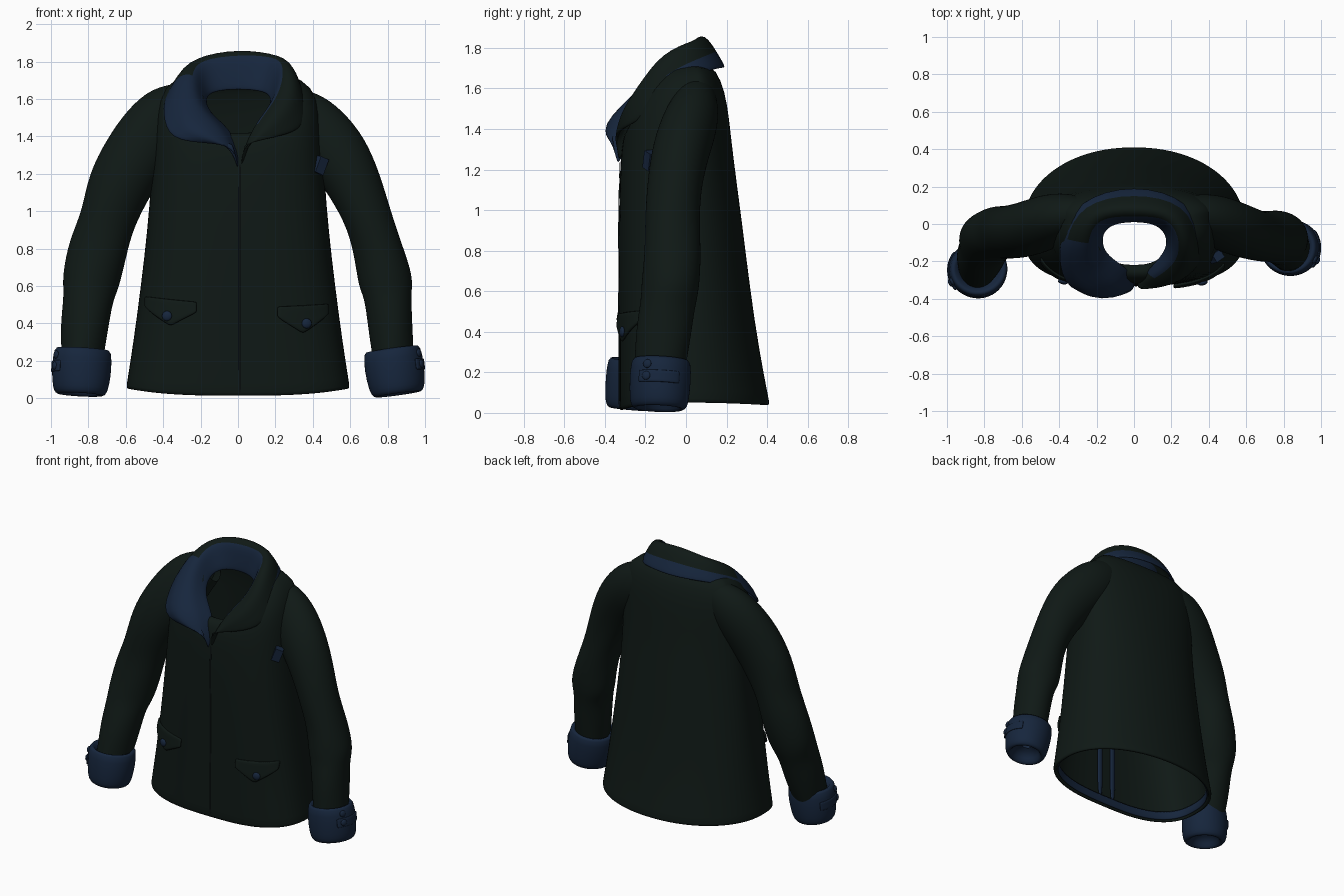
import bpy, math
from math import sin, cos, pi
from mathutils import Vector

if "Cube" in bpy.data.objects:
    bpy.data.objects.remove(bpy.data.objects["Cube"])

def material(name, rgb):
    m = bpy.data.materials.new(name)
    m.diffuse_color = (*rgb, 1)
    m.use_nodes = True
    m.node_tree.nodes["Principled BSDF"].inputs["Base Color"].default_value = m.diffuse_color
    return m

GREEN = material("dark_green", (0.0048, 0.0095, 0.0078))
BLUE = material("navy_lining", (0.008, 0.019, 0.046))
DARK = material("seam_dark", (0.003, 0.005, 0.005))

def loft(name, rows, mats, closed=True, thick=0, sub=1, offset=-1, pick=None):
    """Skin rows of points; pick(row, column) gives the material slot."""
    n, verts, faces, slots = len(rows[0]), [p for r in rows for p in r], [], []
    for i in range(len(rows) - 1):
        for j in range(n if closed else n - 1):
            k = (j + 1) % n
            faces.append((i*n + j, i*n + k, (i+1)*n + k, (i+1)*n + j))
            slots.append(pick(i, j) if pick else 0)
    me = bpy.data.meshes.new(name)
    me.from_pydata(verts, [], faces)
    for m in mats:
        me.materials.append(m)
    for p, s in zip(me.polygons, slots):
        p.material_index, p.use_smooth = s, True
    ob = bpy.data.objects.new(name, me)
    bpy.context.collection.objects.link(ob)
    if thick:
        mod = ob.modifiers.new("thickness", 'SOLIDIFY')
        mod.thickness, mod.offset = thick, offset
    if sub:
        mod = ob.modifiers.new("smooth", 'SUBSURF')
        mod.levels = mod.render_levels = sub
    return ob

def button(name, loc, normal, r=0.024):
    bpy.ops.mesh.primitive_uv_sphere_add(segments=16, ring_count=8, radius=r, location=loc)
    ob = bpy.context.object
    ob.name, ob.scale = name, (1, 1, 0.5)
    ob.rotation_euler = Vector(normal).to_track_quat('Z', 'Y').to_euler()
    ob.data.materials.append(BLUE)
    ob.data.shade_smooth()

# Body: z at front, side, back, then half width, front y, back y, side y
BODY = [(.012, .052, .04, .60, -.33, .415, -.02),
        (.04, .08, .06, .595, -.33, .41, -.02),
        (.30, .30, .30, .56, -.33, .363, -.01),
        (.60, .60, .60, .52, -.332, .318, 0),
        (.90, .90, .90, .485, -.332, .282, 0),
        (1.15, 1.15, 1.15, .465, -.328, .248, .01),
        (1.30, 1.36, 1.36, .455, -.32, .222, .03),
        (1.38, 1.53, 1.52, .445, -.305, .205, .05),
        (1.41, 1.67, 1.64, .40, -.28, .175, .06),
        (1.42, 1.745, 1.73, .27, -.25, .12, .03),
        (1.39, 1.64, 1.66, .18, -.21, .05, -.05)]

def body_ring(r, inset=0.0, lift=0.0, n=48):
    zf, zs, zb, hw, yf, yb, ym = r
    pts = []
    for k in range(n):
        a = 2*pi*k/n
        c, s = cos(a), sin(a)
        e = 2/2.9 if s < 0 else 2/2.1
        x = math.copysign(abs(c)**e, c)*(hw - inset)
        t = abs(s)**e
        y = ym + t*((yf + inset - ym) if s < 0 else (yb - inset - ym))
        z = zs + ((zf if s < 0 else zb) - zs)*s*s
        pts.append((x, y, z + lift))
    return pts

def front_y(x, z):
    for a, b in zip(BODY, BODY[1:]):
        if a[0] <= z <= b[0]:
            t = (z - a[0])/(b[0] - a[0])
            hw, yf, ym = (a[i] + (b[i] - a[i])*t for i in (3, 4, 6))
            return ym + (yf - ym)*max(0, 1 - abs(x/hw)**2.9)**(1/2.9)
    return -.33

loft("jacket_body", [body_ring(r) for r in BODY], [GREEN], thick=.025)
# Blue facing inside the hem and behind the front opening
loft("hem_facing", [body_ring(BODY[0], .024, .006), body_ring(BODY[0], .032, .07)],
     [BLUE], thick=.012)
for side in (-1, 1):
    loft("inner_placket", [[(side*.055 + d, front_y(0, z) + .036, z) for d in (-.025, .025)]
         for z in (.04, .3, .6, .9, 1.15, 1.3)], [BLUE], closed=False, thick=.02, offset=0)
# Front closing seam
loft("front_seam", [[(.01 + d, front_y(0, z) - o, z) for d, o in
     ((-.006, 0), (0, .005), (.006, 0))] for z in (.03, .15, .3, .6, .9, 1.15, 1.25)],
     [DARK], closed=False)

# Sleeves: x, y, z, radius sideways, radius front to back
SLEEVES = {
    "right_sleeve": [(.24, .06, 1.58, .10, .08), (.34, .05, 1.515, .15, .115),
        (.43, .02, 1.43, .17, .14), (.54, -.025, 1.30, .17, .143),
        (.63, -.055, 1.13, .147, .135), (.70, -.07, .95, .125, .135),
        (.755, -.065, .78, .133, .14), (.79, -.075, .62, .15, .145),
        (.80, -.09, .55, .126, .135), (.815, -.11, .40, .12, .138),
        (.83, -.13, .20, .11, .125)],
    "left_sleeve": [(-.25, .06, 1.60, .10, .08), (-.36, .05, 1.54, .16, .12),
        (-.45, .02, 1.435, .18, .143), (-.545, -.02, 1.30, .18, .148),
        (-.64, -.04, 1.13, .175, .145), (-.70, -.045, .95, .145, .14),
        (-.745, -.05, .81, .16, .145), (-.79, -.085, .62, .157, .145),
        (-.80, -.12, .54, .132, .135), (-.82, -.17, .38, .13, .14),
        (-.835, -.22, .20, .11, .125)]}
for name, st in SLEEVES.items():
    rows = []
    for i, s in enumerate(st):
        t = (Vector(st[min(i+1, len(st)-1)][:3]) - Vector(st[max(i-1, 0)][:3])).normalized()
        u = (Vector((0, 1, 0)) - t*t.y).normalized()
        v = u.cross(t)
        ring = []
        for k in range(24):
            a = 2*pi*k/24
            f = 1 + .025*sin(3*a + 2.3*i)*(i > 3)
            ring.append(Vector(s[:3]) + (v*s[3]*cos(a) - u*s[4]*sin(a))*f)
        rows.append(ring)
    loft(name, rows, [GREEN], sub=2)

# Turned-up cuffs with strap and two buttons on the outer side
CUFF = [(.09, .21), (.125, .26), (.152, .26), (.157, .15), (.150, .07), (.142, .028),
        (.122, .008), (.10, .02), (.085, .07), (.03, .09)]
for name, base, axis, side in (("right", (.858, -.135, .008), (-.14, .05, 1), 1),
                               ("left", (-.845, -.258, .006), (.06, .08, 1), -1)):
    w = Vector(axis).normalized()
    u = (Vector((side, 0, 0)) - w*w.x*side).normalized()
    v = w.cross(u)*side
    def at(r, h, a):
        return Vector(base) + w*h + (u*cos(a) + v*sin(a))*r
    loft(name + "_cuff", [[at(r*(1 + .03*sin(2*a + 9*h)*(r > .11)), h, a)
         for a in (2*pi*k/28*side for k in range(28))] for r, h in CUFF[::-1]], [BLUE])
    loft(name + "_cuff_strap", [[at(.157, h, a) for a in (-.75 + 1.4*k/10 for k in range(11))]
         for h in (.125, .135, .175, .185)], [BLUE], closed=False, thick=.012, offset=0)
    for h in (.155, .215):
        p = at(.162 if h < .2 else .156, h, -.45)
        button(name + "_cuff_button", p, p - at(0, h, 0), .022)

# Pocket flaps follow the curved front: top edge, side depth, point depth
for name, x0, x1, z0, z1, tip in (("left", -.50, -.22, .545, .515, .385),
                                  ("right", .21, .485, .49, .505, .345)):
    rows = []
    for r in range(5):
        row = []
        for k in range(13):
            t = k/12
            top = z0 + (z1 - z0)*t
            point = 1 - abs(2*t - 1)
            low = top - .055 - (top - .055 - tip)*point**.9
            x, z = x0 + (x1 - x0)*t, top + (low - top)*r/4
            row.append((x, front_y(x, z) - .004 - .003*r, z))
        rows.append(row)
    loft(name + "_pocket_flap", rows[::-1], [GREEN], closed=False, thick=.016, offset=0)
    bx, bz = (x0 + x1)/2 - (.02 if x0 < 0 else -.02), tip + .055
    button(name + "_pocket_button", (bx, front_y(bx, bz) - .024, bz), (bx*.6, -1, 0), .027)

# Collar sections from left lapel round the back to right lapel:
# neck base, inner roll, outer roll, edge
COLLAR = [
    [(.0, -.335, 1.21), (-.005, -.35, 1.27), (-.01, -.355, 1.32), (-.02, -.36, 1.37)],
    [(.0, -.25, 1.41), (-.10, -.37, 1.45), (-.22, -.44, 1.42), (-.35, -.38, 1.36)],
    [(-.15, -.17, 1.51), (-.24, -.25, 1.57), (-.33, -.25, 1.56), (-.40, -.22, 1.48)],
    [(-.18, -.07, 1.60), (-.25, -.10, 1.75), (-.32, -.09, 1.74), (-.40, -.09, 1.61)],
    [(-.13, .0, 1.64), (-.20, .04, 1.82), (-.25, .08, 1.82), (-.31, .13, 1.70)],
    [(.0, .02, 1.65), (0, .04, 1.84), (0, .095, 1.885), (0, .22, 1.70)],
    [(.13, .0, 1.64), (.20, .04, 1.84), (.25, .08, 1.83), (.31, .13, 1.70)],
    [(.18, -.07, 1.61), (.25, -.11, 1.79), (.31, -.12, 1.77), (.37, -.10, 1.59)],
    [(.17, -.15, 1.52), (.22, -.21, 1.62), (.29, -.25, 1.60), (.36, -.22, 1.44)],
    [(.06, -.26, 1.41), (.10, -.29, 1.48), (.18, -.33, 1.48), (.23, -.32, 1.40)],
    [(.015, -.33, 1.23), (.02, -.34, 1.28), (.025, -.345, 1.32), (.03, -.345, 1.36)]]
rows = []
for b, p, q, e in COLLAR:
    rows.append([b, Vector(b).lerp(p, .5), p, q, Vector(q).lerp(e, .55), e])

def collar_slot(i, j):
    if i < 3:
        return 1
    if i < 7:
        return 0 if j in (2, 3) else 1
    return 1 if j < 2 and i < 9 else 0

loft("collar", rows, [GREEN, BLUE], closed=False, thick=.018, sub=2, offset=0, pick=collar_slot)

# Small lining tab showing at the armhole
bpy.ops.mesh.primitive_cube_add(size=1, location=(.437, -.175, 1.245), rotation=(.1, .35, .6))
tab = bpy.context.object
tab.name, tab.scale = "armhole_tab", (.055, .05, .09)
tab.data.materials.append(BLUE)
mod = tab.modifiers.new("round", 'BEVEL')
mod.width, mod.segments = .012, 2
